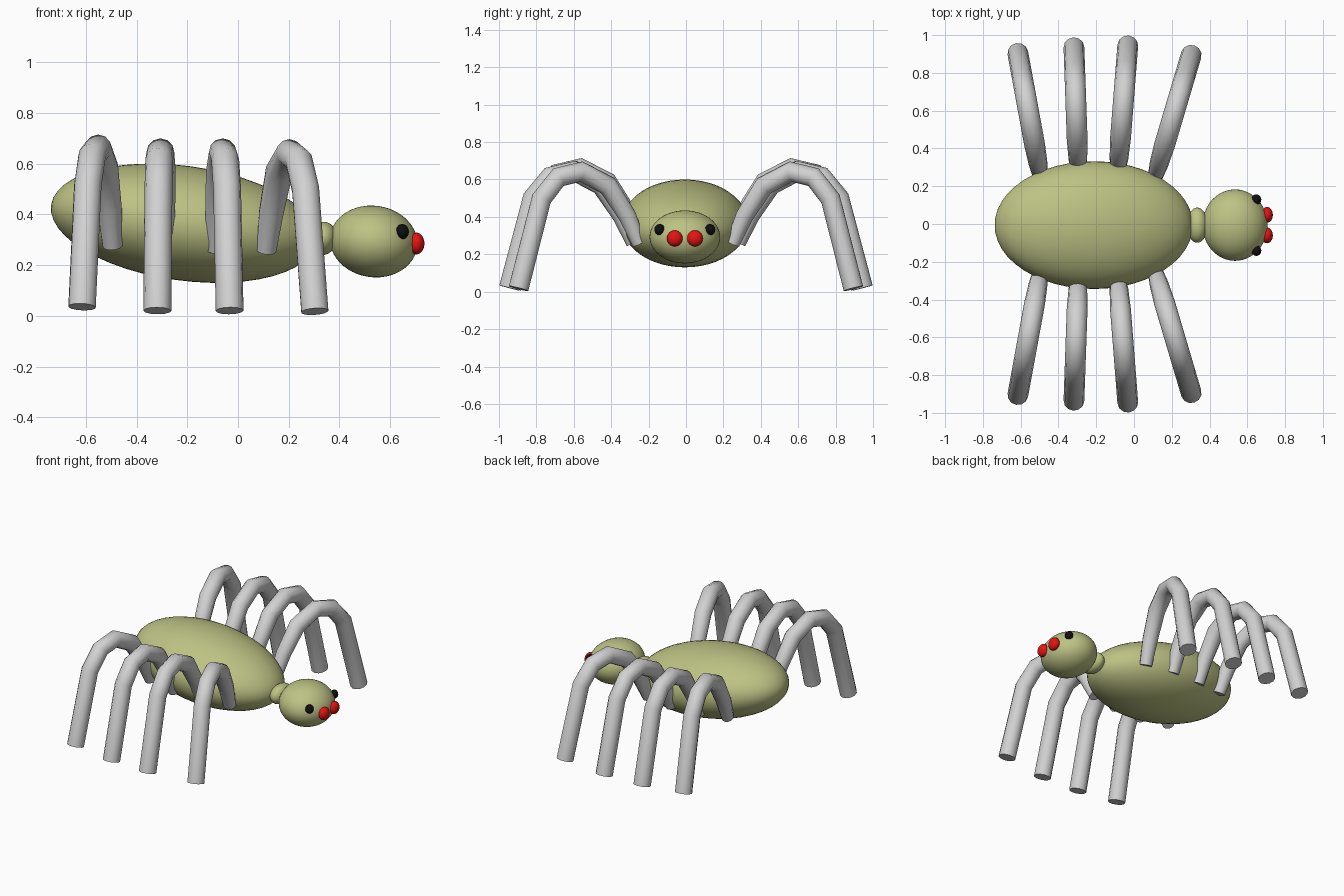
import bpy
import math
from mathutils import Vector

cube = bpy.data.objects.get("Cube")
if cube:
    bpy.data.objects.remove(cube, do_unlink=True)


def material(name, rgb):
    m = bpy.data.materials.new(name)
    m.use_nodes = True
    color = (*rgb, 1)
    m.diffuse_color = color
    m.node_tree.nodes["Principled BSDF"].inputs["Base Color"].default_value = color
    return m


olive = material("olive", (0.51, 0.54, 0.23))
grey = material("light_grey", (0.64, 0.64, 0.64))
red = material("red", (0.8, 0.006, 0.006))
black = material("black", (0.005, 0.005, 0.005))

TILT = math.radians(7.8)   # nose-down lean of body and head
MID = -0.006               # y of the symmetry plane


def ellipsoid(name, center, radii, mat, tilt=0, segments=48, rings=24):
    # Poles lie along the length of the creature
    bpy.ops.mesh.primitive_uv_sphere_add(segments=segments, ring_count=rings, radius=1)
    ob = bpy.context.object
    ob.name = name
    for v in ob.data.vertices:
        x, y, z = v.co
        v.co = Vector((z * radii[0], y * radii[1], -x * radii[2]))
    ob.location = center
    ob.rotation_euler = (0, tilt, 0)
    ob.data.materials.append(mat)
    bpy.ops.object.shade_smooth()
    return ob


# Body, neck and head
ellipsoid("body", (-0.213, MID, 0.365), (0.529, 0.338, 0.226), olive, TILT)
ellipsoid("neck", (0.335, MID, 0.305), (0.055, 0.093, 0.066), olive, TILT, 32, 16)
ellipsoid("head", (0.535, MID, 0.293), (0.173, 0.189, 0.141), olive, TILT)

# Eyes and red mouthparts
for side, s in (("left", 1), ("right", -1)):
    ellipsoid(side + "_eye", (0.648, MID + s * 0.135, 0.332),
              (0.026, 0.028, 0.03), black, 0, 16, 10)
    ellipsoid(side + "_mouthpart", (0.704, MID + s * 0.054, 0.285),
              (0.031, 0.042, 0.043), red, 0, 24, 14)

# Leg arch: fraction of reach, height, thickness
ARCH = [(0, 0.26, 0.72), (0.1, 0.41, 0.9), (0.26, 0.57, 1), (0.48, 0.645, 1),
        (0.67, 0.615, 1), (0.81, 0.50, 1), (1, 0.02, 1)]


def leg(name, root, foot, lift):
    cu = bpy.data.curves.new(name, "CURVE")
    cu.dimensions = "3D"
    cu.bevel_depth = 0.055
    cu.bevel_resolution = 4
    cu.use_fill_caps = True
    sp = cu.splines.new("POLY")
    sp.points.add(len(ARCH) - 1)
    for p, (t, z, r) in zip(sp.points, ARCH):
        x, y = root.lerp(foot, t)
        p.co = (x, y, z + lift, 1)
        p.radius = r
    tmp = bpy.data.objects.new(name + "_path", cu)
    bpy.context.collection.objects.link(tmp)
    mesh = bpy.data.meshes.new_from_object(
        tmp.evaluated_get(bpy.context.evaluated_depsgraph_get()))
    bpy.data.objects.remove(tmp, do_unlink=True)
    ob = bpy.data.objects.new(name, mesh)
    bpy.context.collection.objects.link(ob)
    mesh.materials.clear()
    mesh.materials.append(grey)
    bpy.ops.object.select_all(action="DESELECT")
    ob.select_set(True)
    bpy.context.view_layer.objects.active = ob
    bpy.ops.object.shade_smooth_by_angle(angle=math.radians(40))


# Four legs a side: root x, root y, foot x, foot y, lift
LEGS = {"rear": (-0.495, 0.25, -0.615, 0.905, 0.015),
        "mid_rear": (-0.295, 0.28, -0.318, 0.935, 0),
        "mid_front": (-0.085, 0.28, -0.033, 0.945, 0),
        "front": (0.112, 0.25, 0.303, 0.895, -0.003)}
for label, (rx, ry, fx, fy, lift) in LEGS.items():
    for side, s in (("left", 1), ("right", -1)):
        leg(f"{side}_{label}_leg", Vector((rx, s * ry)), Vector((fx, s * fy)), lift)
